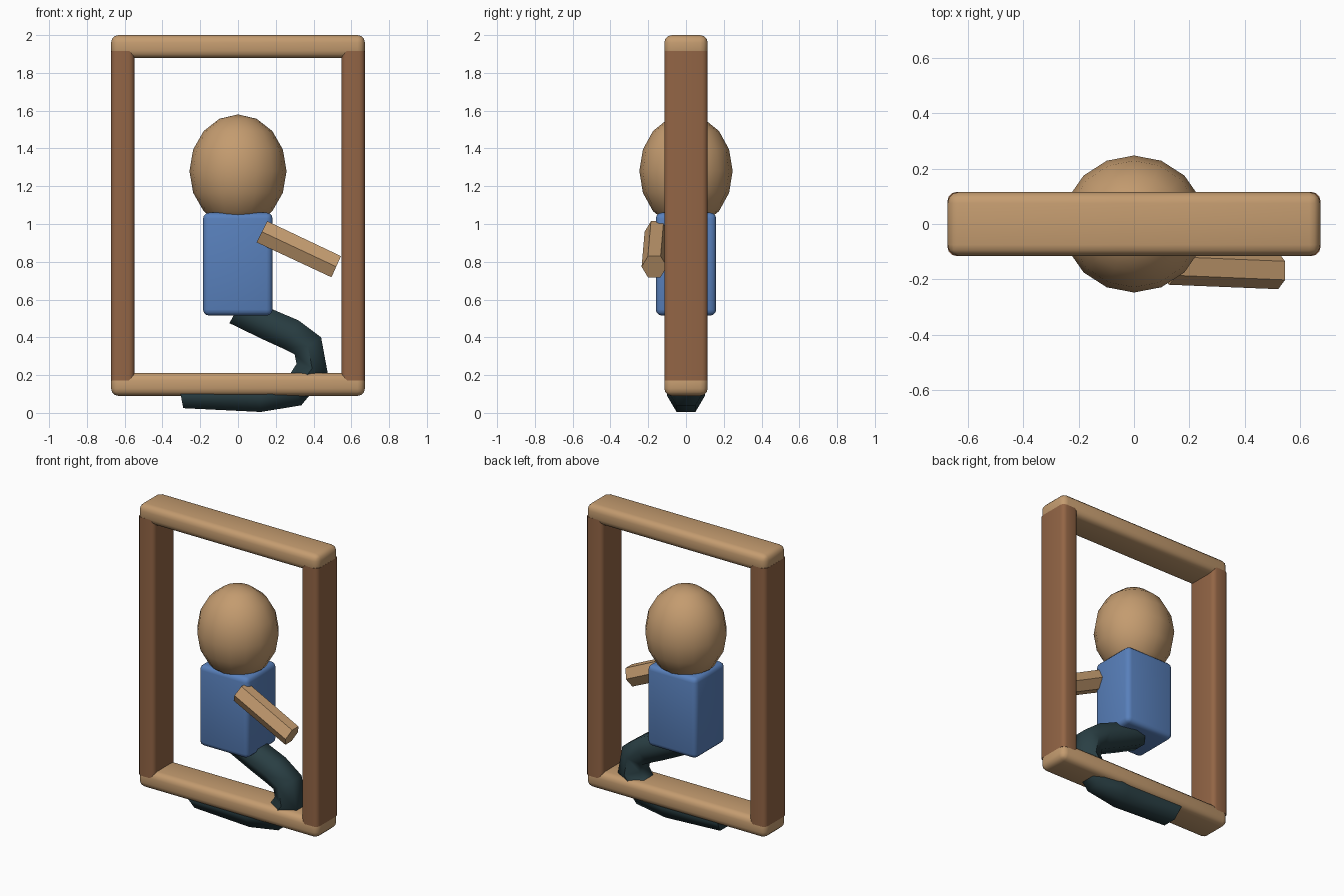
import bpy, bmesh, math
from mathutils import Vector

if "Cube" in bpy.data.objects:
    bpy.data.objects.remove(bpy.data.objects["Cube"])


def material(name, rgb):
    m = bpy.data.materials.new(name)
    m.diffuse_color = (*rgb, 1)
    m.use_nodes = True
    m.node_tree.nodes["Principled BSDF"].inputs["Base Color"].default_value = m.diffuse_color
    return m


TAN = material("tan", (0.55, 0.33, 0.16))
BROWN = material("brown", (0.29, 0.13, 0.06))
BLUE = material("blue", (0.098, 0.216, 0.50))
DARK = material("dark_teal", (0.023, 0.050, 0.058))


def finish(bm, name, mat, angle=40):
    bmesh.ops.recalc_face_normals(bm, faces=bm.faces)
    me = bpy.data.meshes.new(name)
    bm.to_mesh(me)
    bm.free()
    me.materials.append(mat)
    ob = bpy.data.objects.new(name, me)
    bpy.context.collection.objects.link(ob)
    bpy.ops.object.select_all(action='DESELECT')
    ob.select_set(True)
    bpy.context.view_layer.objects.active = ob
    bpy.ops.object.shade_smooth_by_angle(angle=math.radians(angle))
    return ob


def rounded_box(name, mat, lo, hi, bevel, vertical_only=False):
    bm = bmesh.new()
    bmesh.ops.create_cube(bm, size=1)
    for v in bm.verts:
        v.co = [(a + b) / 2 + c * (b - a) for a, b, c in zip(lo, hi, v.co)]
    edges = [e for e in bm.edges if not vertical_only
             or abs(e.verts[0].co.z - e.verts[1].co.z) > 0.01]
    bmesh.ops.bevel(bm, geom=edges, offset=bevel, segments=3, profile=0.5,
                    affect='EDGES')
    return finish(bm, name, mat)


def hex_tube(name, mat, pairs, half_width, angle):
    """Six-sided tube from (upper, lower, y) pairs of x/z outline points."""
    bm = bmesh.new()
    rings = []
    for (ux, uz), (lx, lz), y in pairs:
        up, low = Vector((ux, y, uz)), Vector((lx, y, lz))
        mid = (up + low) / 2
        side = Vector((0, half_width, 0))
        pts = [up + side / 2, mid + side, low + side / 2,
               low - side / 2, mid - side, up - side / 2]
        rings.append([bm.verts.new(p) for p in pts])
    for a, b in zip(rings, rings[1:]):
        for i in range(6):
            j = (i + 1) % 6
            bm.faces.new((a[i], a[j], b[j], b[i]))
    bm.faces.new(rings[0])
    bm.faces.new(rings[-1])
    return finish(bm, name, mat, angle)


# Frame: two beams and two posts
for name, z in (("bottom_beam", 0.09), ("top_beam", 1.878)):
    rounded_box(name, TAN, (-0.672, -0.115, z), (0.672, 0.115, z + 0.122), 0.04)
for name, s in (("left_post", -1), ("right_post", 1)):
    x0, x1 = sorted((s * 0.548, s * 0.672))
    rounded_box(name, BROWN, (x0, -0.115, 0.172), (x1, 0.115, 1.916), 0.03, True)

# Torso
rounded_box("torso", BLUE, (-0.185, -0.16, 0.515), (0.183, 0.16, 1.06), 0.032)

# Head
bm = bmesh.new()
bmesh.ops.create_uvsphere(bm, u_segments=16, v_segments=8, radius=1)
for v in bm.verts:
    v.co = (v.co.x * 0.257, v.co.y * 0.247, 1.28 + v.co.z * 0.3)
finish(bm, "head", TAN)

# Arm reaching forward from the shoulder
hex_tube("arm", TAN, [((0.155, 1.015), (0.098, 0.903), -0.152),
                      ((0.545, 0.83), (0.495, 0.718), -0.168)], 0.067, 30)

# Bent leg: thigh, knee and folded shin
hex_tube("leg", DARK, [
    ((0.03, 0.62), (-0.045, 0.475), 0),
    ((0.19, 0.545), (0.13, 0.39), 0),
    ((0.32, 0.49), (0.24, 0.34), 0),
    ((0.44, 0.40), (0.30, 0.31), 0),
    ((0.475, 0.21), (0.31, 0.26), 0),
    ((0.335, 0.04), (0.275, 0.205), 0),
    ((0.12, 0.005), (0.12, 0.175), 0),
    ((-0.29, 0.025), (-0.318, 0.175), 0),
], 0.1, 65)
